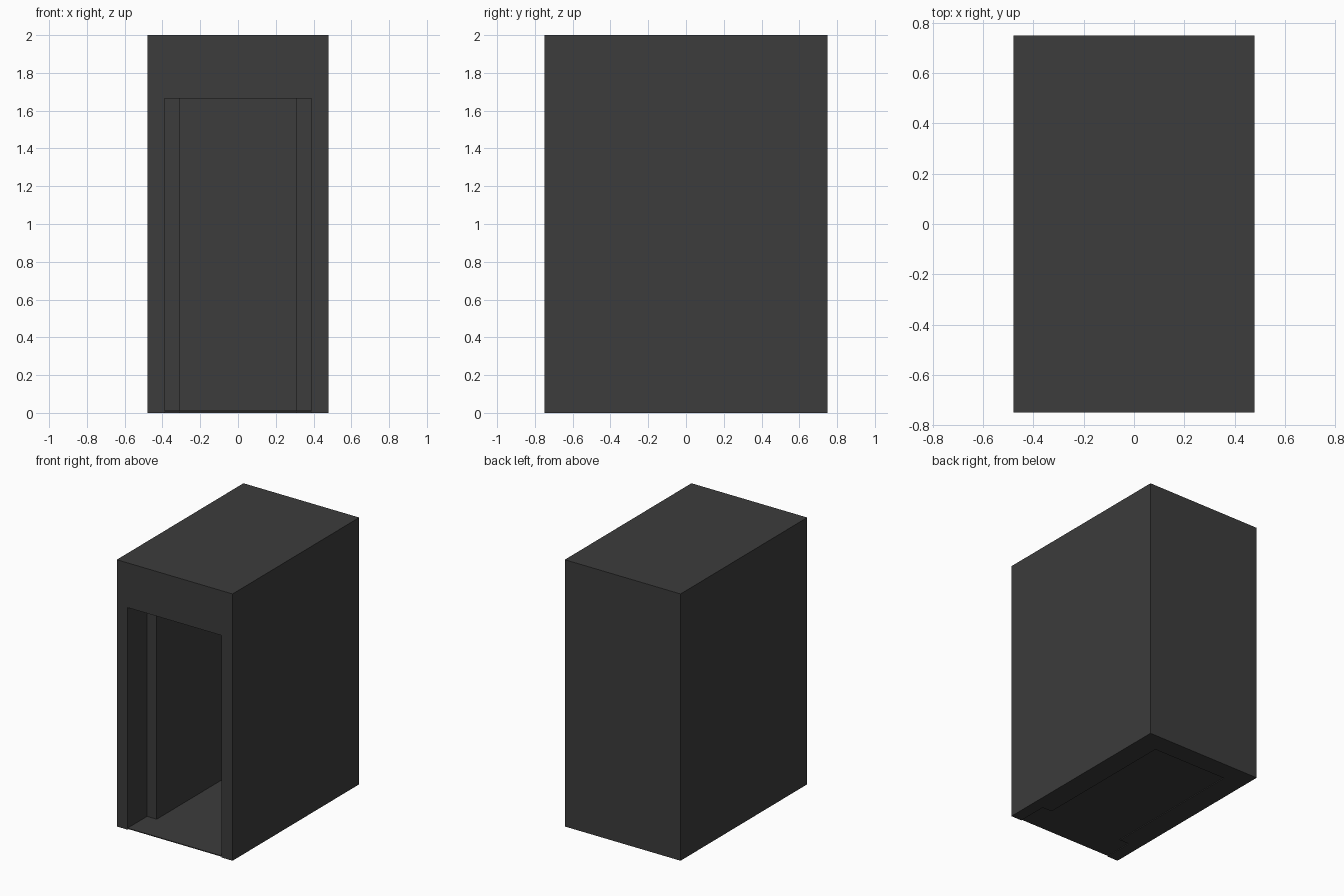
import bpy
import bmesh

cube = bpy.data.objects.get("Cube")
if cube:
    bpy.data.objects.remove(cube, do_unlink=True)

# Single dark grey finish
grey = bpy.data.materials.new("charcoal_grey")
grey.use_nodes = True
colour = (0.045, 0.045, 0.045, 1)
grey.diffuse_color = colour
grey.node_tree.nodes["Principled BSDF"].inputs["Base Color"].default_value = colour

HALF_W, HALF_D, HEIGHT = 0.48, 0.75, 2.0
DOOR_W, ROOM_W = 0.39, 0.31
DOOR_TOP, REBATE_Y, BACK_Y = 1.665, -0.52, 0.6


def extrude_plan(name, plan, z0, z1):
    """Raise a flat plan outline into a solid between two heights."""
    bm = bmesh.new()
    face = bm.faces.new([bm.verts.new((x, y, z0)) for x, y in plan])
    top = bmesh.ops.extrude_face_region(bm, geom=[face], use_keep_orig=True)
    verts = [v for v in top["geom"] if isinstance(v, bmesh.types.BMVert)]
    bmesh.ops.translate(bm, verts=verts, vec=(0, 0, z1 - z0))
    bmesh.ops.recalc_face_normals(bm, faces=bm.faces)
    mesh = bpy.data.meshes.new(name)
    bm.to_mesh(mesh)
    bm.free()
    mesh.materials.append(grey)
    obj = bpy.data.objects.new(name, mesh)
    bpy.context.collection.objects.link(obj)
    return obj


def mirrored(half):
    """Complete a half outline across the centre line."""
    return half + [(-x, y) for x, y in reversed(half)]


# Side and back walls, with a wide rebate behind the doorway
extrude_plan("walls", mirrored([
    (HALF_W, HALF_D), (HALF_W, -HALF_D), (DOOR_W, -HALF_D),
    (DOOR_W, REBATE_Y), (ROOM_W, REBATE_Y), (ROOM_W, BACK_Y),
]), 0, DOOR_TOP)

# Solid block over the doorway, forming ceiling and roof
extrude_plan("roof_block", mirrored([(HALF_W, HALF_D), (HALF_W, -HALF_D)]),
             DOOR_TOP, HEIGHT)

# Thin floor, just clear of the ground
extrude_plan("floor", mirrored([
    (DOOR_W, -HALF_D), (DOOR_W, REBATE_Y), (ROOM_W, REBATE_Y), (ROOM_W, BACK_Y),
]), 0.006, 0.012)
